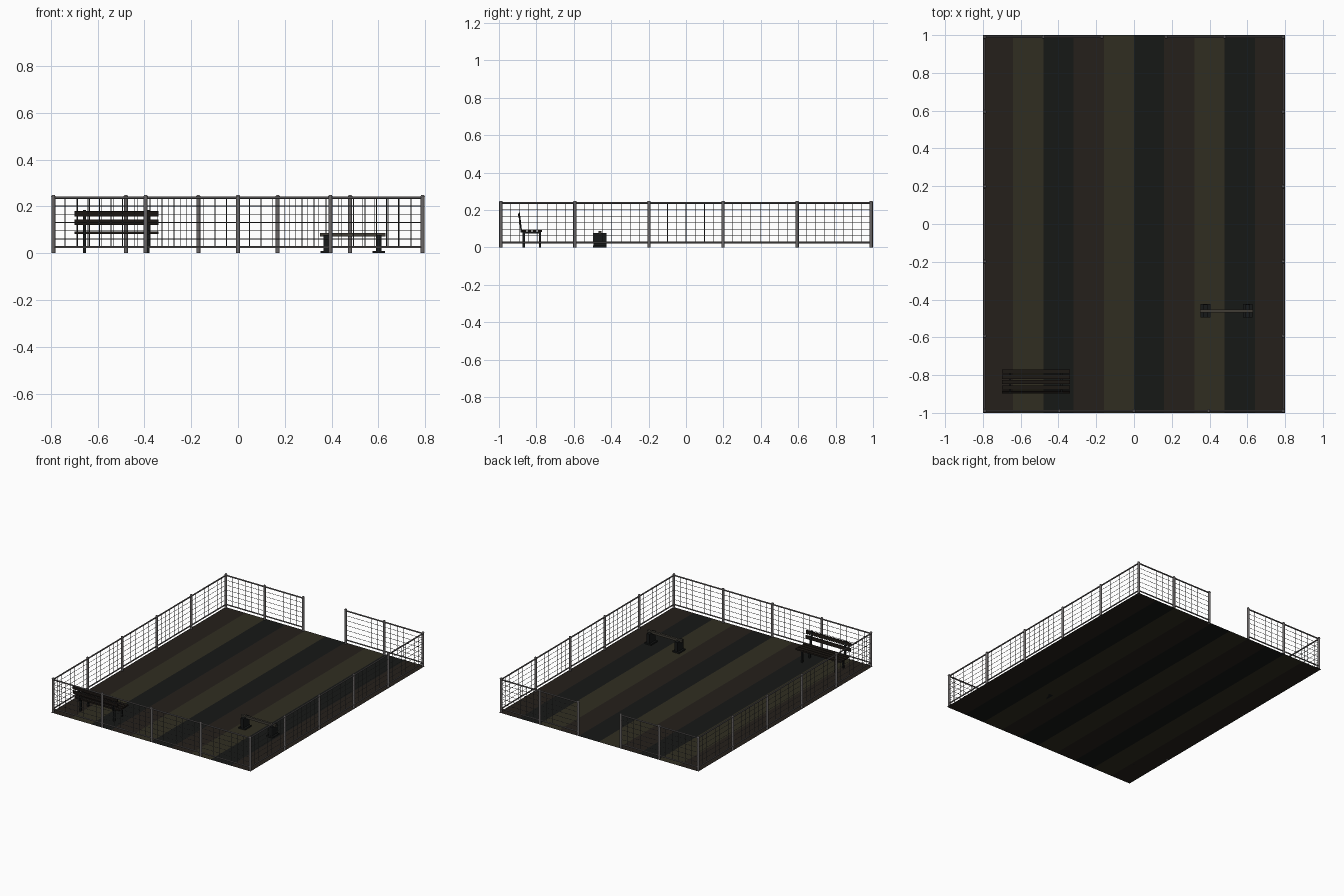
import bpy, bmesh, math
from mathutils import Vector, Matrix

if "Cube" in bpy.data.objects:
    bpy.data.objects.remove(bpy.data.objects["Cube"])


def material(name, rgb):
    m = bpy.data.materials.new(name)
    m.diffuse_color = (*rgb, 1)
    m.use_nodes = True
    m.node_tree.nodes["Principled BSDF"].inputs["Base Color"].default_value = m.diffuse_color
    return m


BROWN = material("brown_turf", (0.018, 0.014, 0.011))
OLIVE = material("olive_turf", (0.030, 0.027, 0.015))
DARK = material("dark_turf", (0.008, 0.009, 0.008))
METAL = material("fence_metal", (0.14, 0.13, 0.13))
WIRE = material("fence_wire", (0.08, 0.08, 0.08))
WOOD = material("bench_wood", (0.012, 0.009, 0.007))
IRON = material("iron", (0.008, 0.009, 0.009))
POLE = material("jump_pole", (0.05, 0.045, 0.035))


def finish(name, bm, mat, smooth=False):
    me = bpy.data.meshes.new(name)
    bm.to_mesh(me)
    bm.free()
    ob = bpy.data.objects.new(name, me)
    bpy.context.collection.objects.link(ob)
    me.materials.append(mat)
    if smooth:
        bpy.ops.object.select_all(action='DESELECT')
        ob.select_set(True)
        bpy.context.view_layer.objects.active = ob
        bpy.ops.object.shade_smooth_by_angle(angle=math.radians(50))
    return ob


def rod(bm, a, b, r, sides=8, tip=None):
    a, b = Vector(a), Vector(b)
    d = b - a
    m = Matrix.Translation((a + b) / 2) @ d.to_track_quat('Z', 'Y').to_matrix().to_4x4()
    bmesh.ops.create_cone(bm, cap_ends=True, segments=sides, radius1=r,
                          radius2=r if tip is None else tip, depth=d.length, matrix=m)


def box(bm, centre, size, tilt=0):
    m = Matrix.Translation(centre) @ Matrix.Rotation(tilt, 4, 'X') @ Matrix.Diagonal((*size, 1))
    bmesh.ops.create_cube(bm, size=1, matrix=m)


# striped lawn
for i in range(10):
    bm = bmesh.new()
    x = -0.8 + 0.16 * i
    bm.faces.new([bm.verts.new(p) for p in
                  ((x, -1, 0), (x + 0.16, -1, 0), (x + 0.16, 1, 0), (x, 1, 0))])
    finish(f"lawn_stripe_{i}", bm, (BROWN, OLIVE, DARK)[i % 3])

# fence: runs of panels, with an opening in the back
X, Y = 0.79, 0.99
LOW, HIGH = 0.026, 0.237
runs = {
    "front": ((-X, -Y), (X, -Y), 4, 8),
    "left": ((-X, -Y), (-X, Y), 5, 8),
    "right": ((X, -Y), (X, Y), 5, 8),
    "back_left": ((-X, Y), (-0.17, Y), 2, 6),
    "back_right": ((0.17, Y), (X, Y), 2, 6),
}
post_spots = set()
for name, (a, b, panels, cells) in runs.items():
    a, b = Vector((*a, 0)), Vector((*b, 0))
    for i in range(panels + 1):
        p = a.lerp(b, i / panels)
        post_spots.add((round(p.x, 3), round(p.y, 3)))
    rails = bmesh.new()
    for z, r in ((LOW, 0.0045), (HIGH, 0.005)):
        rod(rails, a + Vector((0, 0, z)), b + Vector((0, 0, z)), r)
    finish("fence_rails_" + name, rails, METAL, True)
    wires = bmesh.new()
    for i in range(1, 6):
        up = Vector((0, 0, LOW + (HIGH - LOW) * i / 6))
        rod(wires, a + up, b + up, 0.0015, 4)
    for i in range(panels * cells):
        if i % cells:
            p = a.lerp(b, i / (panels * cells))
            rod(wires, p + Vector((0, 0, LOW)), p + Vector((0, 0, HIGH)), 0.0015, 4)
    finish("fence_wires_" + name, wires, WIRE)

posts = bmesh.new()
for x, y in sorted(post_spots):
    rod(posts, (x, y, 0), (x, y, 0.243), 0.009, 10)
    rod(posts, (x, y, 0.243), (x, y, 0.249), 0.010, 10, 0.006)
finish("fence_posts", posts, METAL, True)

# bench, facing the lawn
BX = -0.52
bm = bmesh.new()
for y in (-0.865, -0.837, -0.809, -0.781):
    box(bm, (BX, y, 0.088), (0.36, 0.022, 0.011))
finish("bench_seat_slats", bm, WOOD)
bm = bmesh.new()
for y, z in ((-0.888, 0.133), (-0.893, 0.168)):
    box(bm, (BX, y, z), (0.36, 0.008, 0.023), 0.12)
finish("bench_back_slats", bm, WOOD)
bm = bmesh.new()
for s in (-1, 1):
    x = BX + s * 0.136
    box(bm, (x, -0.867, 0.042), (0.012, 0.012, 0.084))
    box(bm, (x, -0.781, 0.042), (0.012, 0.012, 0.084))
    box(bm, (x, -0.825, 0.079), (0.012, 0.1, 0.009))
    box(bm, (x, -0.886, 0.133), (0.012, 0.008, 0.105), 0.12)
    box(bm, (x, -0.875, 0.084), (0.012, 0.02, 0.01))
finish("bench_frame", bm, IRON)

# low jump: two stands carrying a pole
JX, JY = 0.49, -0.46
for side, s in (("left", -1), ("right", 1)):
    bm = bmesh.new()
    x = JX + s * 0.112
    box(bm, (x, JY, 0.005), (0.052, 0.072, 0.010))
    box(bm, (x, JY, 0.042), (0.024, 0.068, 0.070))
    finish("jump_stand_" + side, bm, IRON)
bm = bmesh.new()
box(bm, (JX, JY, 0.079), (0.28, 0.016, 0.017))
finish("jump_pole", bm, POLE)
